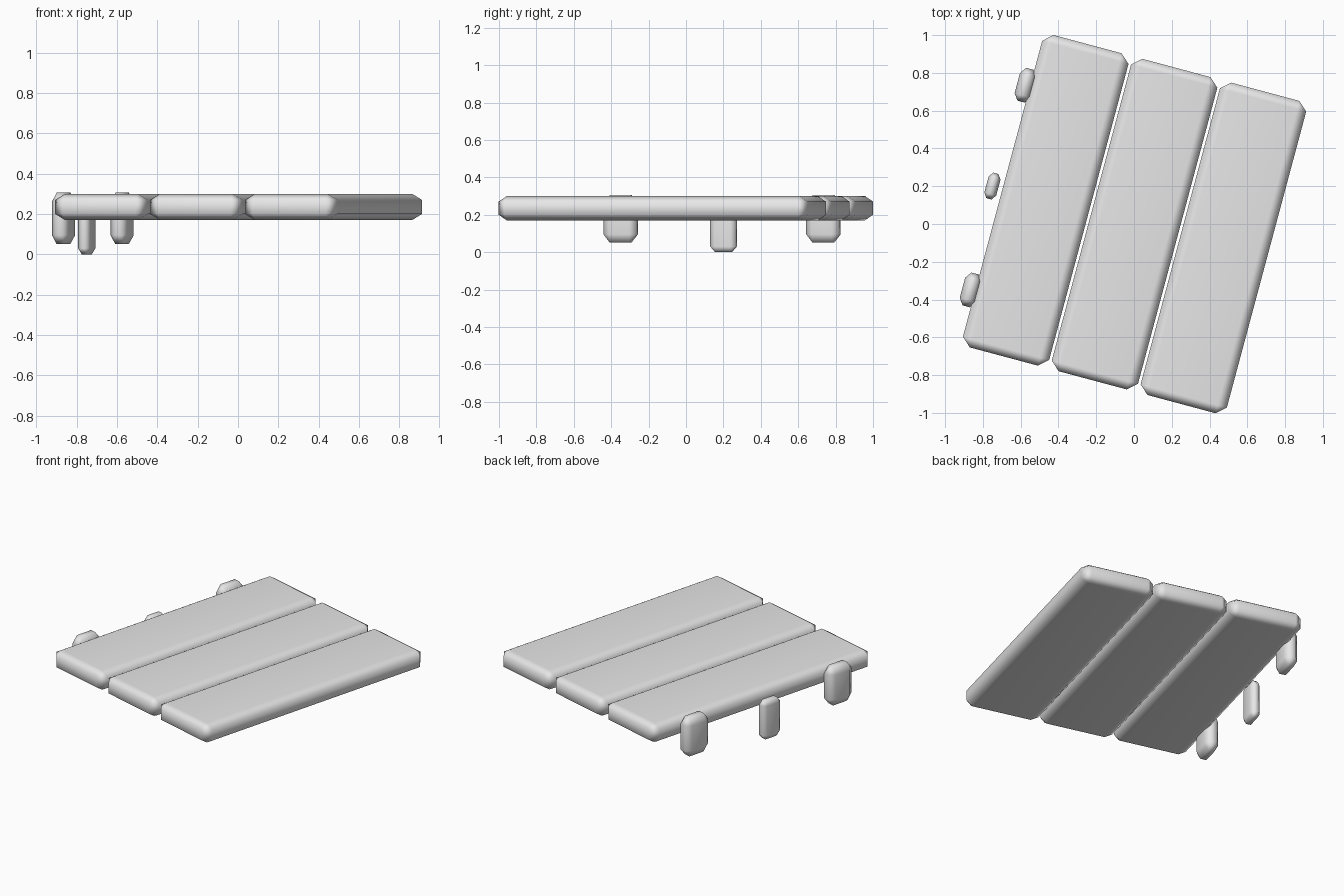
import bpy
import bmesh
from math import radians
from mathutils import Matrix, Vector

cube = bpy.data.objects.get("Cube")
if cube:
    bpy.data.objects.remove(cube, do_unlink=True)

# One plain grey for everything
grey = bpy.data.materials.new("light_grey")
grey.use_nodes = True
colour = (0.8, 0.8, 0.8, 1)
grey.diffuse_color = colour
grey.node_tree.nodes["Principled BSDF"].inputs["Base Color"].default_value = colour

# The whole deck is turned clockwise on the ground
TURN = Matrix.Rotation(radians(-15), 4, "Z")


def chamfered_block(name, centre, size, chamfer):
    """Box with a separate chamfer width along each axis."""
    bm = bmesh.new()
    bmesh.ops.create_cube(bm, size=1)
    bmesh.ops.scale(bm, verts=bm.verts, vec=[s / c for s, c in zip(size, chamfer)])
    bmesh.ops.bevel(bm, geom=bm.edges[:], offset=1, offset_type="OFFSET",
                    segments=1, affect="EDGES", clamp_overlap=False)
    bmesh.ops.scale(bm, verts=bm.verts, vec=chamfer)
    bmesh.ops.recalc_face_normals(bm, faces=bm.faces)
    for face in bm.faces:
        face.smooth = True
    mesh = bpy.data.meshes.new(name)
    bm.to_mesh(mesh)
    bm.free()
    mesh.materials.append(grey)
    obj = bpy.data.objects.new(name, mesh)
    obj.matrix_world = TURN @ Matrix.Translation(Vector(centre))
    bpy.context.collection.objects.link(obj)
    # Keep the broad faces flat and blend only across the chamfers
    obj.modifiers.new("face_weighted_normals", "WEIGHTED_NORMAL")
    return obj


# Three long planks side by side
for i, side in enumerate(("right", "middle", "left")):
    chamfered_block(f"plank_{side}", (0.003 + (i - 1) * 0.487, 0, 0.235),
                    (0.473, 1.712, 0.13), (0.05, 0.045, 0.03))

# Two wide pegs and a narrow lower one along the outer plank's edge
for end, sign in (("front", -1), ("back", 1)):
    chamfered_block(f"peg_{end}", (-0.745, sign * 0.561, 0.178),
                    (0.09, 0.18, 0.255), (0.025, 0.035, 0.045))
chamfered_block("peg_middle", (-0.776, 0, 0.128),
                (0.065, 0.14, 0.256), (0.018, 0.027, 0.03))
